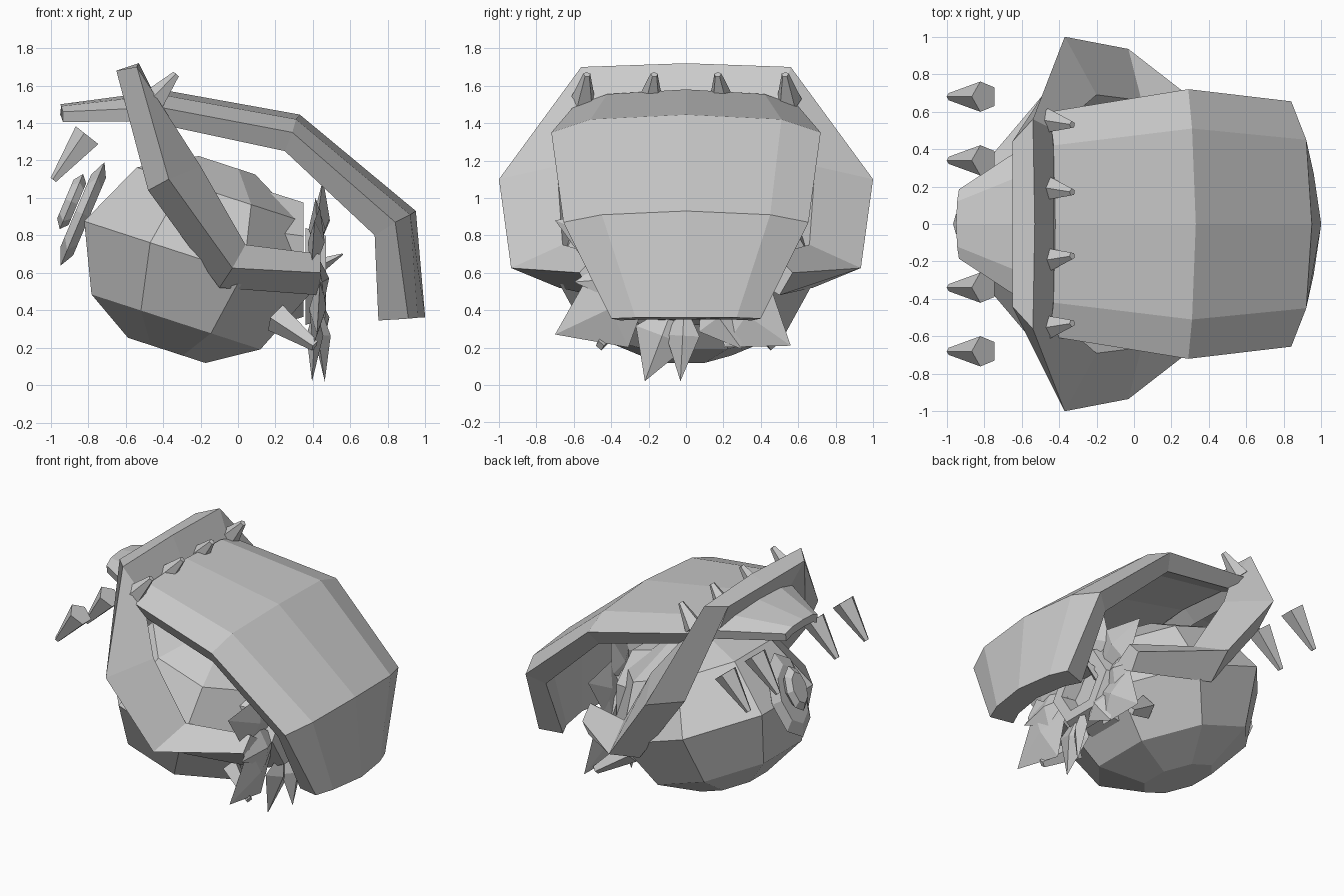
import bpy, bmesh, math, random
from mathutils import Vector, Matrix

if "Cube" in bpy.data.objects:
    bpy.data.objects.remove(bpy.data.objects["Cube"])

random.seed(4)
grey = bpy.data.materials.new("plain_grey")
grey.diffuse_color = (0.6, 0.6, 0.6, 1)
grey.use_nodes = True
grey.node_tree.nodes["Principled BSDF"].inputs["Base Color"].default_value = grey.diffuse_color


def finish(name, bm):
    bmesh.ops.recalc_face_normals(bm, faces=bm.faces[:])
    me = bpy.data.meshes.new(name)
    bm.to_mesh(me)
    bm.free()
    me.materials.append(grey)
    ob = bpy.data.objects.new(name, me)
    bpy.context.collection.objects.link(ob)
    return ob


def loft(name, sections, closed=False):
    """Join closed cross-sections, then cap both ends or join them in a loop."""
    bm = bmesh.new()
    rows = [[bm.verts.new(p) for p in s] for s in sections]
    n = len(rows[0])
    pairs = list(zip(rows, rows[1:]))
    if closed:
        pairs.append((rows[-1], rows[0]))
    for a, b in pairs:
        for i in range(n):
            j = (i + 1) % n
            bm.faces.new((a[i], a[j], b[j], b[i]))
    if not closed:
        bm.faces.new(rows[0])
        bm.faces.new(rows[-1])
    return finish(name, bm)


def arch(centre, mid, edge, shift, inset=0.05):
    """Arched section: outer half profile mirrored in y, then the inner skin."""
    flip = lambda p: (p[0], -p[1], p[2])
    outer = [Vector(p) for p in (flip(edge), flip(mid), centre, mid, edge)]
    inner = [p + Vector((shift[0], -inset * p.y, shift[1])) for p in outer]
    return outer + inner[::-1]


def cone(name, base, tip, r1, r2, sides, squash=1.0):
    a, b = Vector(base), Vector(tip)
    d = b - a
    bm = bmesh.new()
    bmesh.ops.create_cone(bm, cap_ends=True, segments=sides, radius1=r1, radius2=r2, depth=d.length)
    m = Matrix.Translation((a + b) / 2) @ d.to_track_quat('Z', 'Y').to_matrix().to_4x4()
    bmesh.ops.transform(bm, matrix=m @ Matrix.Diagonal((squash, 1, 1, 1)), verts=bm.verts[:])
    return finish(name, bm)


# faceted round body, leaning forward
lean = Matrix.Translation((-0.22, 0, 0.68)) @ Matrix.Rotation(math.radians(18), 4, 'Y')
angles = [(q + 0.5) * math.tau / 8 for q in range(8)]
loft("body", [[lean @ Vector((1.07 * r * math.cos(a), 1.2 * r * math.sin(a), h)) for a in angles]
              for h, r in ((-0.52, 0.22), (-0.36, 0.48), (0, 0.64), (0.36, 0.46), (0.52, 0.16))])

# large curved shield over the front
loft("shield", [
    arch((-0.42, 0, 1.58), (-0.43, 0.42, 1.555), (-0.45, 0.60, 1.49), (0, -0.09), 0.08),
    arch((0.33, 0, 1.445), (0.31, 0.51, 1.42), (0.29, 0.72, 1.35), (-0.04, -0.10), 0.10),
    arch((0.95, 0, 0.93), (0.92, 0.45, 0.91), (0.84, 0.655, 0.87), (-0.11, -0.07), 0.12),
    arch((1.0, 0, 0.36), (0.96, 0.27, 0.36), (0.91, 0.40, 0.355), (-0.16, -0.01), 0.12),
])

# tapering rear brow
loft("rear_brow", [
    arch((-0.50, 0, 1.56), (-0.50, 0.30, 1.54), (-0.50, 0.47, 1.48), (0, -0.07)),
    arch((-0.95, 0, 1.50), (-0.945, 0.12, 1.49), (-0.935, 0.185, 1.46), (0, -0.055)),
])

# horseshoe collar: sharp outer ridge, rear shoulder, inner edge, front shoulder
half = [[(-0.54, 0.56, 1.70), (-0.65, 0.44, 1.68), (-0.53, 0.40, 1.42), (-0.42, 0.50, 1.50)],
        [(-0.37, 1.00, 1.10), (-0.48, 0.70, 1.04), (-0.34, 0.60, 1.06), (-0.20, 0.69, 1.17)],
        [(-0.03, 0.935, 0.625), (-0.10, 0.68, 0.52), (-0.02, 0.54, 0.62), (0.04, 0.66, 0.75)],
        [(0.44, 0.57, 0.60), (0.44, 0.50, 0.48), (0.44, 0.32, 0.59), (0.44, 0.48, 0.70)]]
top = [(-0.53, 0, 1.72), (-0.65, 0, 1.68), (-0.53, 0, 1.43), (-0.43, 0, 1.52)]
loft("collar", [[(x, -y, z) for x, y, z in s] for s in half[::-1]] + [top] + half)

# rows of spikes
for s in (-1, 1):
    for y in (0.19, 0.55):
        cone("top_spike", (-0.455, s * y, 1.515), (-0.33, s * (y - 0.02), 1.66), 0.07, 0.02, 5)
    for y in (0.34, 0.68):
        cone("rear_spike", (-0.80, s * y, 1.33), (-0.985, s * y, 1.095), 0.085, 0.02, 5)

# layered oval disc on the back
n, up = Vector((-0.92, 0, 0.39)), Vector((0.39, 0, 0.92))
for name, c, ry, rz, th in (("rear_disc", (-0.83, 0, 0.915), 0.19, 0.30, 0.04),
                            ("rear_disc_centre", (-0.89, 0, 0.98), 0.10, 0.16, 0.035)):
    rings = []
    for off, k in ((-th, 0.75), (0, 1), (th, 0.7)):
        rings.append([Vector(c) + n * off + Vector((0, 1, 0)) * ry * k * math.cos(a) + up * rz * k * math.sin(a)
                      for a in [q * math.tau / 8 for q in range(8)]])
    loft(name, rings)

# hollow muzzle running from the body to the mouth
profile = ((0.06, 0.43), (0.35, 0.33), (0.35, 0.28), (0.10, 0.36))
loft("muzzle", [[(x, r * math.cos(a), 0.67 + r * math.sin(a)) for a in angles] for x, r in profile], closed=True)

# ragged petals around the mouth: tip y, tip z, half width
petals = [(-0.70, 0.88, 0.20), (-0.70, 0.27, 0.23), (-0.22, 0.02, 0.15), (-0.03, 0.02, 0.09),
          (0.30, 0.19, 0.13), (0.56, 0.21, 0.21), (0.57, 0.56, 0.14), (0.55, 0.88, 0.17),
          (0.22, 1.08, 0.14), (-0.12, 1.10, 0.13), (-0.42, 1.00, 0.12), (-0.60, 0.55, 0.14)]
hub = Vector((0.42, 0, 0.6))
for y, z, w in petals:
    tip = Vector((0.41 + random.uniform(-0.02, 0.06), y, z))
    side = Vector((1, 0, 0)).cross(tip - hub).normalized()
    start, mid = hub.lerp(tip, 0.28), hub.lerp(tip, 0.58)
    skew = Vector((random.uniform(-0.03, 0.03), 0, 0))
    ring = [mid + side * w + skew, mid + Vector((0.05, 0, 0)), mid - side * w - skew, mid - Vector((0.04, 0, 0))]
    bm = bmesh.new()
    a, b = bm.verts.new(start), bm.verts.new(tip)
    vs = [bm.verts.new(p) for p in ring]
    for i in range(4):
        bm.faces.new((a, vs[i], vs[i - 1]))
        bm.faces.new((b, vs[i - 1], vs[i]))
    finish("petal", bm)

# six-sided mouth frame inside the petals
loft("mouth_frame", [[(x, 1.1 * r * math.cos(q * math.tau / 6), 0.58 + r * math.sin(q * math.tau / 6))
                      for q in range(6)]
                     for x, r in ((0.36, 0.30), (0.47, 0.25), (0.47, 0.17), (0.36, 0.15))], closed=True)

# thorn poking out of the mouth and leaves folded under the chin
cone("mouth_thorn", (0.40, 0.12, 0.62), (0.56, 0.14, 0.70), 0.05, 0.004, 4)
for s in (-1, 1):
    cone("chin_leaf", (0.20, s * 0.36, 0.36), (0.41, s * 0.46, 0.21), 0.08, 0.03, 4, 0.8)
